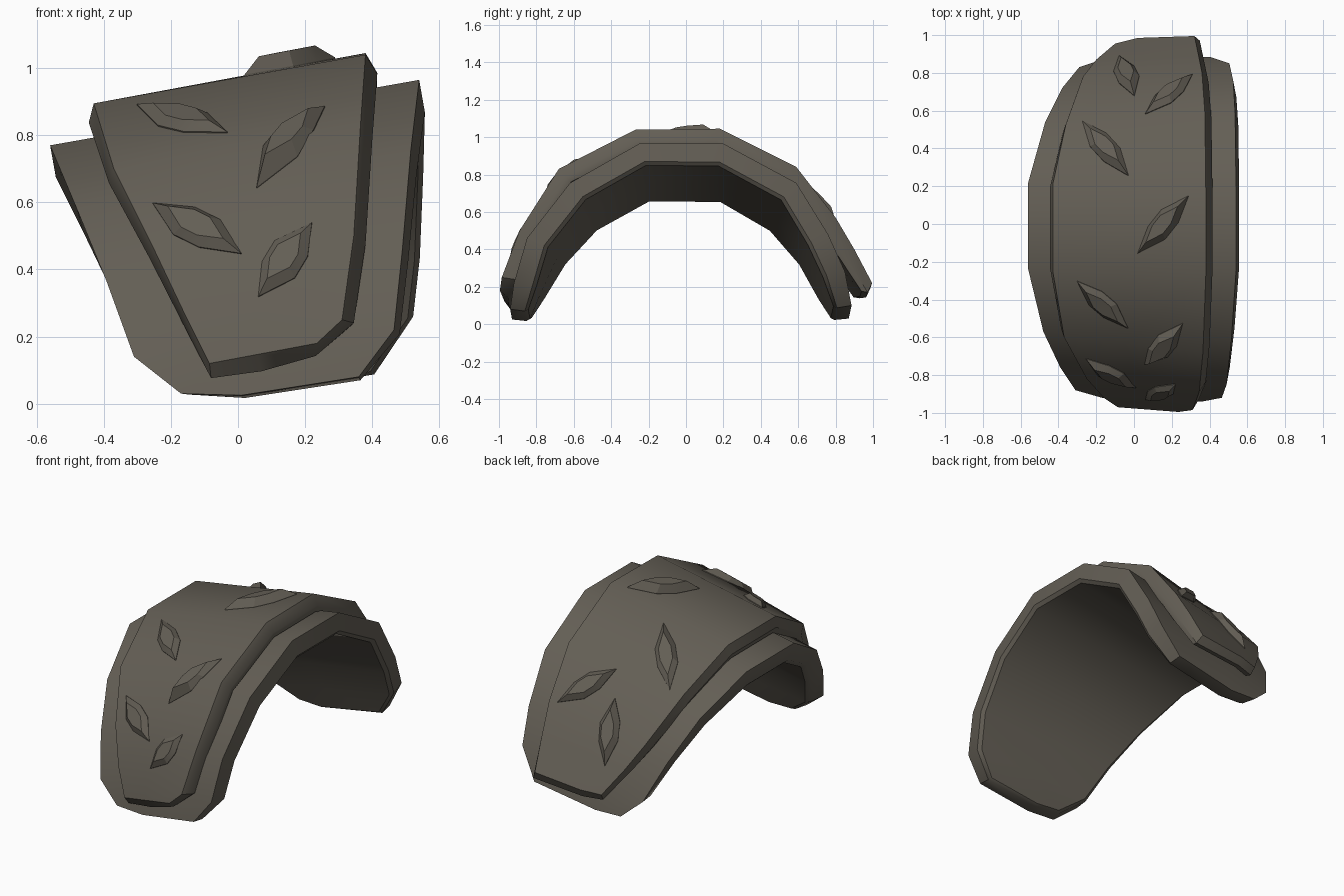
import bpy, bmesh, math
from mathutils import Vector as V
from mathutils.bvhtree import BVHTree

if "Cube" in bpy.data.objects:
    bpy.data.objects.remove(bpy.data.objects["Cube"])

mat = bpy.data.materials.new("dark_leather")
mat.diffuse_color = (0.125, 0.112, 0.09, 1)
mat.use_nodes = True
mat.node_tree.nodes["Principled BSDF"].inputs["Base Color"].default_value = mat.diffuse_color


def finish(bm, name, angle):
    bmesh.ops.recalc_face_normals(bm, faces=bm.faces)
    me = bpy.data.meshes.new(name)
    bm.to_mesh(me)
    bm.free()
    ob = bpy.data.objects.new(name, me)
    bpy.context.collection.objects.link(ob)
    me.materials.append(mat)
    bpy.ops.object.select_all(action='DESELECT')
    ob.select_set(True)
    bpy.context.view_layer.objects.active = ob
    bpy.ops.object.shade_smooth_by_angle(angle=math.radians(angle))
    return ob


def arch_shell(name, stations, layers):
    """Curved plate; stations are (left, right[, middle]); layers are (depth, side flare, end flare)."""
    rows = []
    for s in stations:
        l, r = V(s[0]), V(s[1])
        rows.append([l, V(s[2]) if len(s) > 2 else l.lerp(r, 0.45), r])
    n, m = len(rows), 3

    def offset(i, j, depth, flare, end_flare):
        p = rows[i][j]
        end = i in (0, n - 1)
        d = V((0, -p.y, 0.1 - p.z)).normalized()
        q = p + (d + V((0.17, 0, 0))) * depth * (0.8 if end else 1)
        if j in (0, m - 1):
            q.x += flare if j else -flare
        if end:
            q += (p - rows[1 if i == 0 else n - 2][j]).normalized() * end_flare
        return q

    bm = bmesh.new()
    grids = [[[bm.verts.new(offset(i, j, *lay)) for j in range(m)] for i in range(n)]
             for lay in [(0, 0, 0)] + layers]
    # broad outer and inner surfaces
    for g in (grids[0], grids[-1]):
        for i in range(n - 1):
            for j in range(m - 1):
                bm.faces.new((g[i][j], g[i][j + 1], g[i + 1][j + 1], g[i + 1][j]))
    # rim between successive layers
    loop = ([(0, j) for j in range(m)] + [(i, m - 1) for i in range(1, n)]
            + [(n - 1, j) for j in range(m - 2, -1, -1)] + [(i, 0) for i in range(n - 2, 0, -1)])
    for a, b in zip(grids, grids[1:]):
        for (i, j), (k, l) in zip(loop, loop[1:] + loop[:1]):
            bm.faces.new((a[i][j], a[k][l], b[k][l], b[i][j]))
    bmesh.ops.delete(bm, geom=[v for v in bm.verts if not v.link_faces], context='VERTS')
    return finish(bm, name, 38)


# Lower plate, front end to back end
arch_shell("lower_plate", [
    ((-.17, -.92, .03), (.36, -.94, .08), (.01, -.93, .025)),
    ((-.31, -.88, .14), (.465, -.92, .22)),
    ((-.39, -.76, .36), (.49, -.85, .46)),
    ((-.48, -.57, .58), (.515, -.62, .755)),
    ((-.56, -.24, .77), (.54, -.25, .965)),
    ((-.56, .22, .77), (.54, .2, .965)),
    ((-.47, .54, .58), (.535, .59, .755)),
    ((-.38, .72, .36), (.525, .76, .48)),
    ((-.29, .83, .14), (.505, .85, .28)),
    ((-.17, .87, .035), (.4, .885, .1), (0, .87, .03)),
], [(.1, 0, .015), (.122, -.02, .005)])

# Upper plate with a flared rim
upper = arch_shell("upper_plate", [
    ((-.085, -.97, .12), (.235, -.995, .18)),
    ((-.16, -.92, .27), (.31, -.985, .25)),
    ((-.25, -.82, .46), (.345, -.89, .5)),
    ((-.37, -.6, .70), (.365, -.68, .83)),
    ((-.43, -.25, .895), (.38, -.27, 1.04)),
    ((-.43, .21, .895), (.38, .18, 1.045)),
    ((-.36, .53, .70), (.375, .59, .84)),
    ((-.27, .78, .46), (.36, .80, .57)),
    ((-.2, .87, .33), (.34, .9, .40)),
    ((-.1, .955, .18), (.32, .995, .22), (.02, .985, .19)),
], [(.06, .025, .05), (.095, .015, .04)])

tree = BVHTree.FromObject(upper, bpy.context.evaluated_depsgraph_get())


def stud(k, a, b, steep, height):
    """Raised lozenge; a and b are its tips, given as (x, z) if steep, else (x, y)."""
    def hit(p):
        if steep:
            return tree.ray_cast(V((p[0], -3, p[1])), V((0, 1, 0)))
        return tree.ray_cast(V((p[0], p[1], 3)), V((0, 0, -1)))
    pa, pb = hit(a)[0], hit(b)[0]
    c, nrm = hit(((a[0] + b[0]) / 2, (a[1] + b[1]) / 2))[:2]
    # average the surface direction over the length of the stud
    nrm = sum((hit(p)[1] for p in (a, b)), nrm.copy())
    nrm.normalize()
    if nrm.dot(c) < 0:
        nrm = -nrm
    half = (pb - pa) / 2
    along = half - nrm * half.dot(nrm)
    side = nrm.cross(along).normalized() * 0.06
    shape = [(-1, 0), (-.25, -1), (.3, -.9), (1, 0), (.25, 1), (-.3, .9)]
    bm = bmesh.new()
    base, foot, top = [], [], []
    for u, v in shape:
        p = c + along * u + side * v
        g = tree.ray_cast(p + nrm * .3, -nrm)[0] or p
        base.append(bm.verts.new(g - nrm * .03))
        foot.append(bm.verts.new(g + nrm * .004))
        top.append(bm.verts.new(c + along * u * .62 + side * v * .62 + nrm * height))
    for lo, hi in ((base, foot), (foot, top)):
        for i in range(6):
            j = (i + 1) % 6
            bm.faces.new((lo[i], lo[j], hi[j], hi[i]))
    bm.faces.new(base)
    bm.faces.new(top)
    finish(bm, f"stud_{k}", 20)


for k, args in enumerate([
    ((-.275, .55), (-.03, .26), False, .03),
    ((.02, -.155), (.29, .15), False, .05),
    ((-.3, -.3), (-.03, -.55), False, .03),
    ((.05, -.76), (.25, -.55), False, .025),
    ((-.255, .6), (.01, .45), True, .03),
    ((.06, .32), (.22, .54), True, .025),
    ((-.08, .9), (0, .69), False, .03),
    ((.06, .58), (.31, .79), False, .035),
], 1):
    stud(k, *args)
